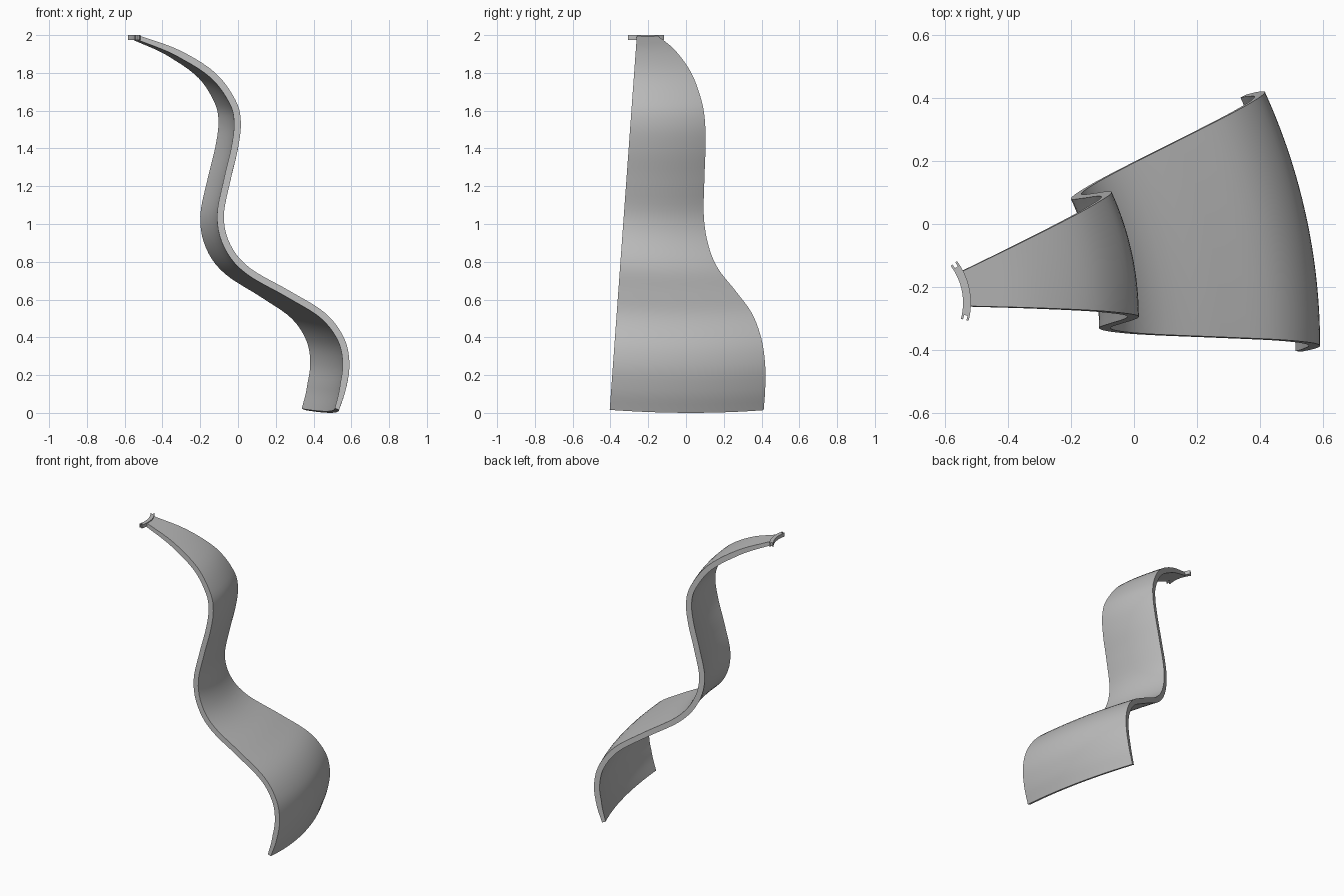
import bpy, bmesh
from math import radians, cos, sin
from mathutils import Vector

cube = bpy.data.objects.get("Cube")
if cube:
    bpy.data.objects.remove(cube, do_unlink=True)

grey = bpy.data.materials.new("plain grey")
grey.use_nodes = True
grey.diffuse_color = (0.5, 0.5, 0.5, 1)
grey.node_tree.nodes["Principled BSDF"].inputs["Base Color"].default_value = (0.5, 0.5, 0.5, 1)


def finish(bm, name):
    bmesh.ops.recalc_face_normals(bm, faces=bm.faces)
    mesh = bpy.data.meshes.new(name)
    bm.to_mesh(mesh)
    bm.free()
    mesh.materials.append(grey)
    ob = bpy.data.objects.new(name, mesh)
    bpy.context.collection.objects.link(ob)
    bpy.ops.object.select_all(action='DESELECT')
    ob.select_set(True)
    bpy.context.view_layer.objects.active = ob
    bpy.ops.object.shade_smooth_by_angle(angle=radians(35))
    return ob


def smooth_path(points, steps):
    """Catmull-Rom curve through the points."""
    p = [Vector(q) for q in points]
    p = [2 * p[0] - p[1]] + p + [2 * p[-1] - p[-2]]
    out = []
    for a, b, c, d in zip(p, p[1:], p[2:], p[3:]):
        for i in range(steps):
            t = i / steps
            out.append(b + (c - a) * t / 2 + (2 * a - 5 * b + 4 * c - d) * t * t / 2
                       + (3 * b - a - 3 * c + d) * t ** 3 / 2)
    return out + [p[-2]]


def sweep(name, outline, centre, axis, angle, steps):
    """Turn a closed outline about an axis and cap both ends."""
    bm = bmesh.new()
    verts = [bm.verts.new(v) for v in outline]
    edges = [bm.edges.new((a, b)) for a, b in zip(verts, verts[1:] + verts[:1])]
    end = bmesh.ops.spin(bm, geom=verts + edges, cent=centre, axis=axis,
                         angle=angle, steps=steps)["geom_last"]
    last = [e for e in end if isinstance(e, bmesh.types.BMEdge)]
    for loop in (edges, last):
        bmesh.ops.contextual_create(bm, geom=loop)
    return finish(bm, name)


# Wavy panel: S-shaped section turned about a leaning axis
outer = smooth_path([(-.53, 2.0), (-.31, 1.92), (-.12, 1.80), (-.013, 1.655),
                     (.015, 1.54), (0, 1.40), (-.04, 1.23), (-.075, 1.04),
                     (-.04, .89), (.063, .767), (.275, .645), (.46, .53),
                     (.56, .40), (.59, .265), (.572, .13), (.535, .016)], 5)
inner = []
for i, q in enumerate(outer):
    d = (outer[min(i + 1, len(outer) - 1)] - outer[max(i - 1, 0)]).normalized()
    thick = min(.036, .024 + .002 * min(i, len(outer) - 1 - i))
    inner.append(q + Vector((d.y, -d.x)) * thick)
section = [Vector((q.x, -.405 + .0725 * q.y, q.y)) for q in outer + inner[::-1]]
sweep("wavy_panel", section, (-1.433, -.405, 0),
      Vector((.324, .0725, 1)).normalized(), radians(25.8), 32)

# Top clip: short curved strip with two prongs at each end
hub = Vector((-.737, -.25, 0))


def arc_strip(name, r0, r1, a0, a1, z0, z1):
    d = Vector((cos(radians(a0)), sin(radians(a0)), 0))
    outline = [hub + d * r + Vector((0, 0, z))
               for r, z in ((r0, z0), (r1, z0), (r1, z1), (r0, z1))]
    sweep(name, outline, hub, (0, 0, 1), radians(a1 - a0), 12)


arc_strip("top_clip", .195, .22, -11, 33, 1.975, 2)
for side, a in (("right", -15), ("left", 33)):
    arc_strip(side + "_outer_prong", .213, .22, a, a + 4, 1.975, 2)
    arc_strip(side + "_inner_prong", .195, .202, a, a + 4, 1.975, 2)
